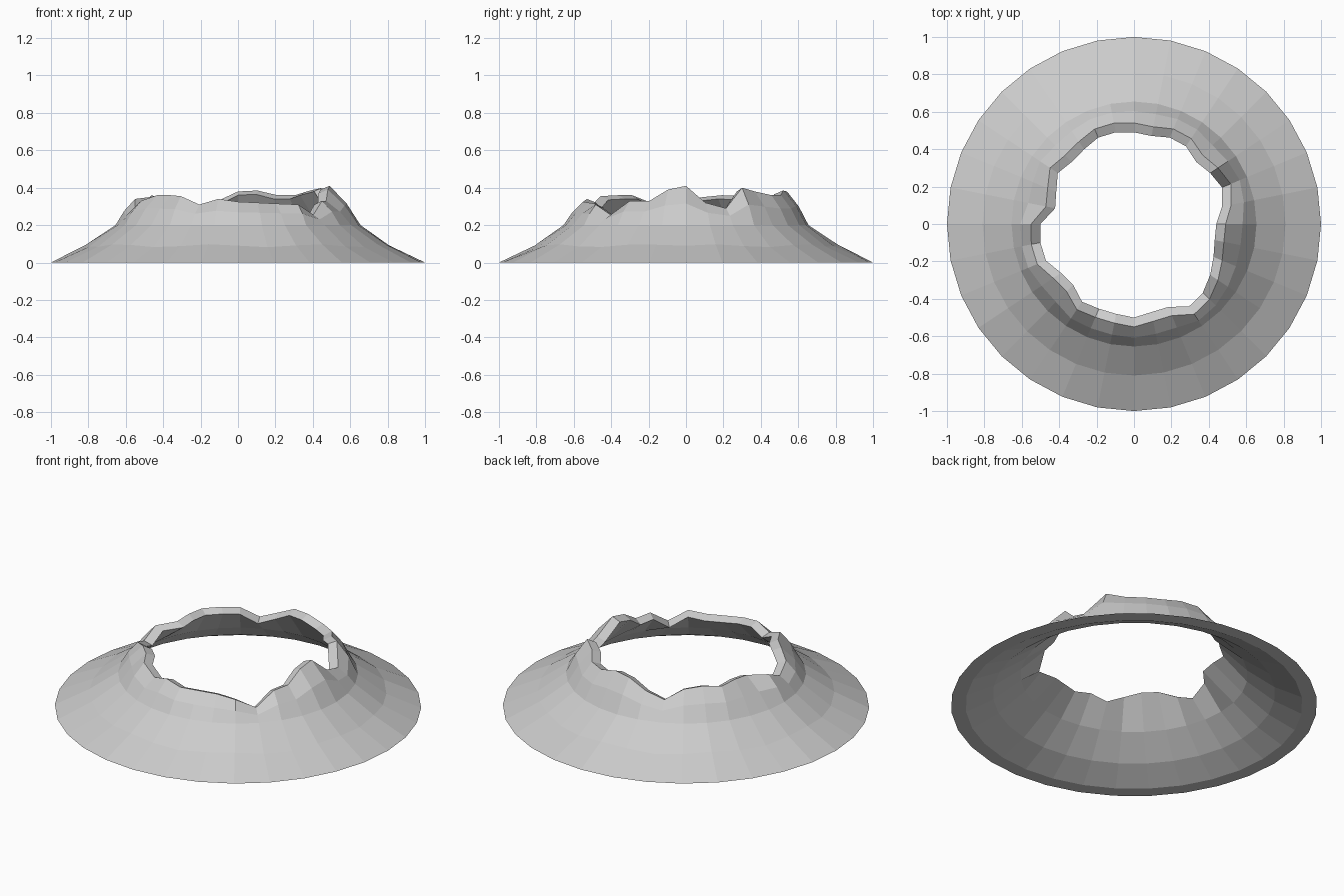
import bpy, bmesh
from math import cos, sin, tau

if "Cube" in bpy.data.objects:
    bpy.data.objects.remove(bpy.data.objects["Cube"])

N = 32
# Ragged rim, counter-clockwise from +x: crest height and opening radius (hundredths)
HEIGHT = [41, 32, 29, 40, 38, 36, 36, 38.5, 38, 33, 29, 35, 36, 35.5, 36, 35,
          34, 29, 33, 36, 36, 35.5, 31, 34, 32.5, 32, 31.5, 31, 25.5, 33, 33, 39]
RADIUS = [44, 48, 51, 49, 47, 50, 50, 48, 49, 50, 50, 48, 47, 49, 45, 43,
          50, 51, 51, 47, 46, 50, 49, 49, 50, 48, 48, 53, 52, 49, 46, 44]


def section(i):
    """Closed (radius, height) outline of the hollow crater wall at segment i."""
    h, r = HEIGHT[i] / 100, RADIUS[i] / 100
    crest = r + 0.05
    knee = 0.09 + 0.008 * sin(i * 1.7)
    shoulder_z = 0.2 + (h - 0.2) * 0.55
    shoulder_r = 0.655 + (crest - 0.655) * 0.45
    return [
        (1.0, 0.0), (0.81, knee), (0.655, 0.2),      # outer slope
        (shoulder_r, shoulder_z), (crest, h),        # shoulder and crest
        (r, h - 0.02),                               # inner lip
        (0.62, 0.185), (0.77, 0.072), (0.92, 0.0),   # hollow underside
    ]


bm = bmesh.new()
rings = []
for i in range(N):
    a = tau * i / N
    rings.append([bm.verts.new((r * cos(a), r * sin(a), z)) for r, z in section(i)])

for i in range(N):
    a, b = rings[i], rings[(i + 1) % N]
    for j in range(len(a)):
        k = (j + 1) % len(a)
        bm.faces.new((a[j], b[j], b[k], a[k]))

bmesh.ops.recalc_face_normals(bm, faces=bm.faces[:])
mesh = bpy.data.meshes.new("crater_wall")
bm.to_mesh(mesh)
bm.free()
crater = bpy.data.objects.new("crater_wall", mesh)
bpy.context.collection.objects.link(crater)
